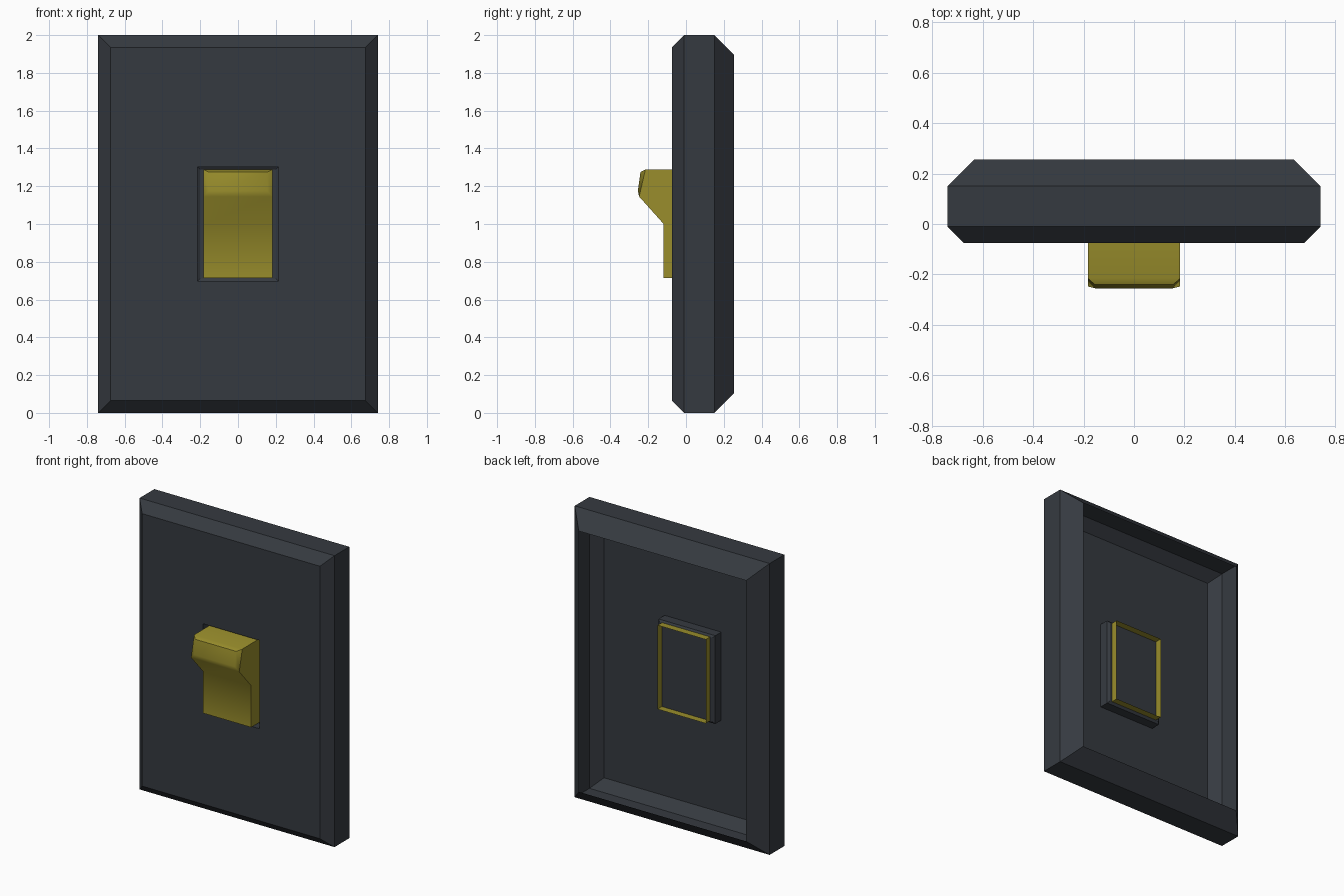
import bpy, bmesh, math

if "Cube" in bpy.data.objects:
    bpy.data.objects.remove(bpy.data.objects["Cube"])


def finish(bm, name, color):
    bmesh.ops.recalc_face_normals(bm, faces=bm.faces)
    mesh = bpy.data.meshes.new(name)
    bm.to_mesh(mesh)
    bm.free()
    obj = bpy.data.objects.new(name, mesh)
    bpy.context.collection.objects.link(obj)
    mat = bpy.data.materials.new(name + "_colour")
    mat.diffuse_color = (*color, 1)
    mat.use_nodes = True
    mat.node_tree.nodes["Principled BSDF"].inputs["Base Color"].default_value = mat.diffuse_color
    mesh.materials.append(mat)
    return obj


def bridge(bm, a, b, closed=True):
    n = len(a)
    for i in range(n if closed else n - 1):
        j = (i + 1) % n
        bm.faces.new((a[i], a[j], b[j], b[i]))


# Wall plate: open-backed shell, bevelled rim, recessed pocket for the switch
# Each ring is half width, half height, y
rings = [(.635, .895, .255), (.74, 1, .15), (.74, 1, -.01), (.675, .935, -.075),
         (.215, .303, -.075), (.215, .303, -.01), (.2, .288, 0)]
bm = bmesh.new()
loops = [[bm.verts.new((sx * hx, y, 1 + sz * hz))
          for sx, sz in ((-1, -1), (1, -1), (1, 1), (-1, 1))] for hx, hz, y in rings]
for a, b in zip(loops, loops[1:]):
    bridge(bm, a, b)
bm.faces.new(loops[-1])
finish(bm, "wall_plate", (.036, .042, .051))

# Switch lever: side profile (y, z) spanned across x, open at the back
W, TIP = .183, .155
profile = [(.047, .714), (-.118, .714), (-.118, 1.0), (-.248, 1.145),
           (-.215, 1.288), (.047, 1.29)]
bm = bmesh.new()
left, right = [[bm.verts.new((x, y, z)) for y, z in profile] for x in (-W, W)]
bm.faces.new(left)
bm.faces.new(right)
bridge(bm, left[:4], right[:4], closed=False)
bridge(bm, left[4:], right[4:], closed=False)

# Chamfered lever tip
outer = [left[3], right[3], right[4], left[4]]
inner = [bm.verts.new(p) for p in ((-TIP, -.255, 1.175), (TIP, -.255, 1.175),
                                   (TIP, -.241, 1.275), (-TIP, -.241, 1.275))]
bridge(bm, outer, inner)
bm.faces.new(inner)
lever = finish(bm, "switch_lever", (.32, .27, .025))

bpy.context.view_layer.objects.active = lever
lever.select_set(True)
bpy.ops.object.shade_smooth_by_angle(angle=math.radians(50))
